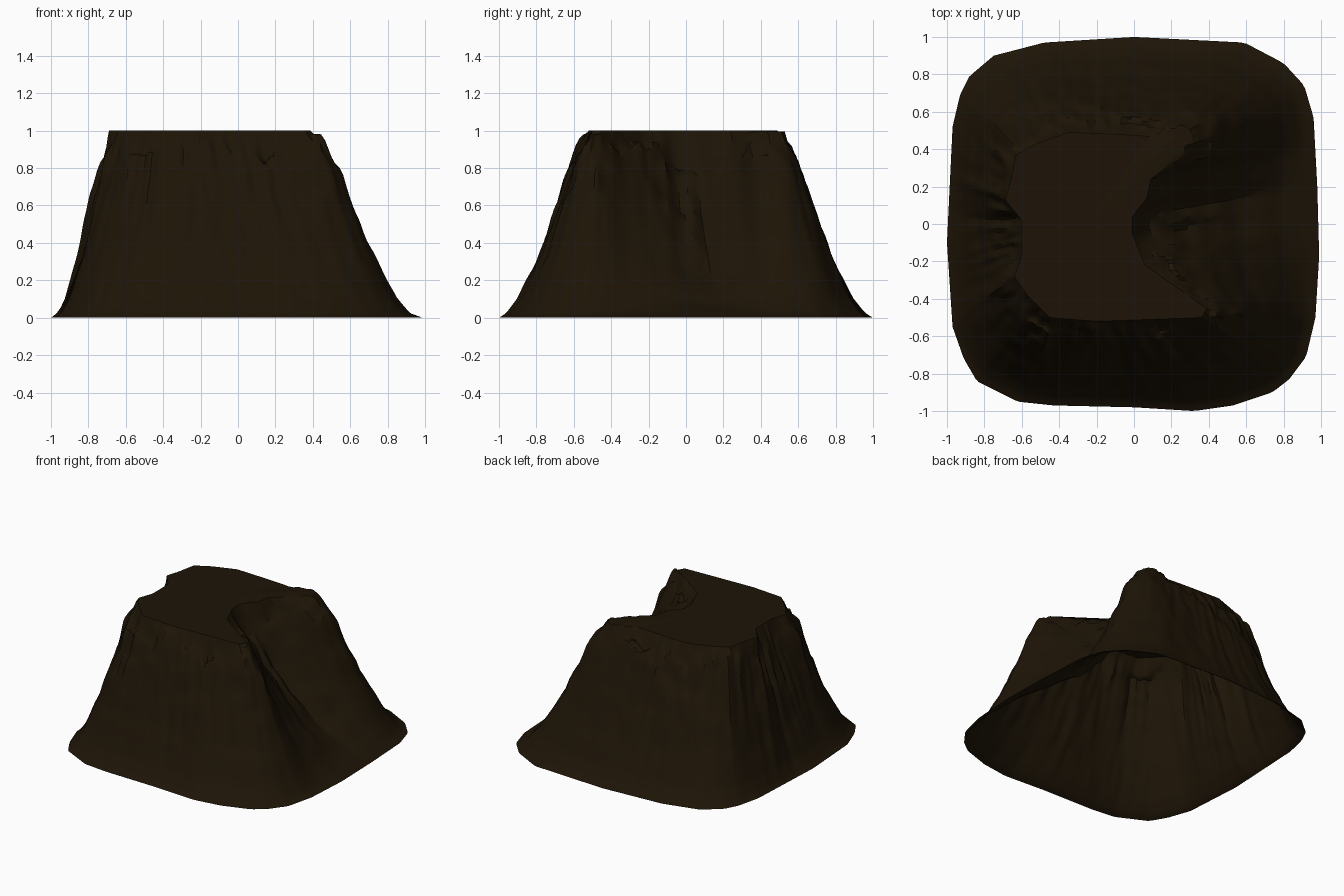
import bpy, bmesh, math
from mathutils import Vector, noise

if "Cube" in bpy.data.objects:
    bpy.data.objects.remove(bpy.data.objects["Cube"])

CX, CY = -0.25, 0.0          # hub of the loft, inside the plateau
SEG, RINGS = 260, 30

# Foot outline (x, y), counter-clockwise
BASE = [(0.99, -.17), (.98, .2), (.96, .57), (.91, .74), (.80, .86), (.59, .97), (0, 1),
        (-.48, .97), (-.75, .90), (-.88, .79), (-.93, .69), (-.97, .52), (-1, -.10),
        (-.97, -.55), (-.91, -.72), (-.84, -.84), (-.62, -.95), (-.43, -.97), (0, -.98),
        (.32, -1), (.53, -.97), (.74, -.90), (.83, -.83), (.92, -.71), (.97, -.50)]

# East rim: x, y, hollow (1 gully, negative ridge), bearing of the foot it runs down to
EAST = [(.36, -.50, -.1, -36), (.39, -.45, -.3, -24), (.22, -.36, -.5, -17),
        (.07, -.25, -.5, -11), (.03, -.15, .2, -3), (-.01, -.05, .8, 4), (-.01, .04, 1, 10),
        (.07, .14, .7, 14), (.09, .24, .2, 18), (.17, .30, -.5, 22), (.20, .40, -1, 28),
        (.19, .45, -.9, 36)]
# Rest of the rim: x, y, hollow (runs straight outwards)
REST = [(.06, .47, -.3), (-.1, .48, 0), (-.35, .49, 0), (-.52, .43, 0),
        (-.63, .37, 0), (-.66, .22, 0), (-.69, .13, 0), (-.60, .02, .1), (-.60, -.17, 0),
        (-.64, -.28, 0), (-.57, -.38, 0), (-.45, -.5, 0), (-.2, -.52, 0), (.1, -.51, 0)]
RIM = [p[:3] + (math.radians(p[3]),) for p in EAST]
RIM += [p + (math.atan2(p[1] - CY, p[0] - CX) % math.tau,) for p in REST]
RIM.append(RIM[0][:3] + (RIM[0][3] + math.tau,))

# Slope profiles (share of the way out, height)
WALL = [(0, 1), (.18, .84), (.32, .67), (.57, .33), (.8, .10), (.92, .025), (1, 0)]
GULLY = [(0, 1), (.06, .86), (.3, .50), (.6, .20), (.8, .07), (1, 0)]


def curve(points, t):
    for (a, za), (b, zb) in zip(points, points[1:]):
        if t <= b:
            return za + (zb - za) * (t - a) / (b - a)
    return points[-1][1]


def foot(ang):
    """Where a ray from the hub meets the foot outline."""
    dx, dy = math.cos(ang), math.sin(ang)
    for i, p in enumerate(BASE):
        q = BASE[(i + 1) % len(BASE)]
        sp = dx * (p[1] - CY) - dy * (p[0] - CX)
        sq = dx * (q[1] - CY) - dy * (q[0] - CX)
        if sp <= 0 < sq:
            k = -sp / (sq - sp)
            x, y = p[0] + (q[0] - p[0]) * k, p[1] + (q[1] - p[1]) * k
            if (x - CX) * dx + (y - CY) * dy > 0:
                return x, y
    return BASE[0]


def rim(ang):
    """Rim point and hollow for a foot bearing."""
    for p, q in zip(RIM, RIM[1:]):
        if ang <= q[3]:
            k = (ang - p[3]) / (q[3] - p[3])
            return [p[i] + (q[i] - p[i]) * k for i in range(3)]


bm = bmesh.new()
hub = bm.verts.new((CX, CY, 1))
columns = []
for s in range(SEG):
    ang = RIM[0][3] + math.tau * s / SEG
    bx, by = foot(ang)
    tx, ty, hollow = rim(ang)
    dx, dy = math.cos(ang), math.sin(ang)
    ribbed = .07 if tx < -.55 or hollow > .3 else .03
    col = []
    for r in range(RINGS + 1):
        t = r / RINGS
        x, y = tx + (bx - tx) * t, ty + (by - ty) * t
        w, g = curve(WALL, t), curve(GULLY, t)
        z = w + hollow * (g - w)
        # Ribs running downhill, rough ledges near the rim
        fade = min(1, t * 8) * (1 - t) ** 1.3
        rib = noise.noise(Vector((dx * 9, dy * 9, t * 1.5)))
        rough = noise.noise(Vector((x * 15, y * 15, z * 4)))
        ledge = noise.noise(Vector((x * 5, y * 5, 7 + z * 9)))
        z += fade * (ribbed * rib + .08 * rough * (1 - t) + .06 * ledge)
        push = .025 * noise.noise(Vector((dx * 14, dy * 14, 3 + t * 3))) * (1 - t) * min(1, t * 8)
        if 0 < r < RINGS:
            z = min(max(z, .003), .995)
        col.append(bm.verts.new((x + dx * push, y + dy * push, z)))
    columns.append(col)

# Slopes and flat plateau; the underside stays open
for a, b in zip(columns, columns[1:] + columns[:1]):
    bm.faces.new((hub, a[0], b[0]))
    for r in range(RINGS):
        bm.faces.new((a[r], a[r + 1], b[r + 1], b[r]))

mesh = bpy.data.meshes.new("rocky_mesa")
bm.to_mesh(mesh)
bm.free()
mesa = bpy.data.objects.new("rocky_mesa", mesh)
bpy.context.collection.objects.link(mesa)

rock = bpy.data.materials.new("dark_rock")
rock.diffuse_color = (.0125, .007, .002, 1)
rock.use_nodes = True
rock.node_tree.nodes["Principled BSDF"].inputs["Base Color"].default_value = rock.diffuse_color
mesh.materials.append(rock)

bpy.context.view_layer.objects.active = mesa
mesa.select_set(True)
bpy.ops.object.shade_smooth_by_angle(angle=math.radians(30))
